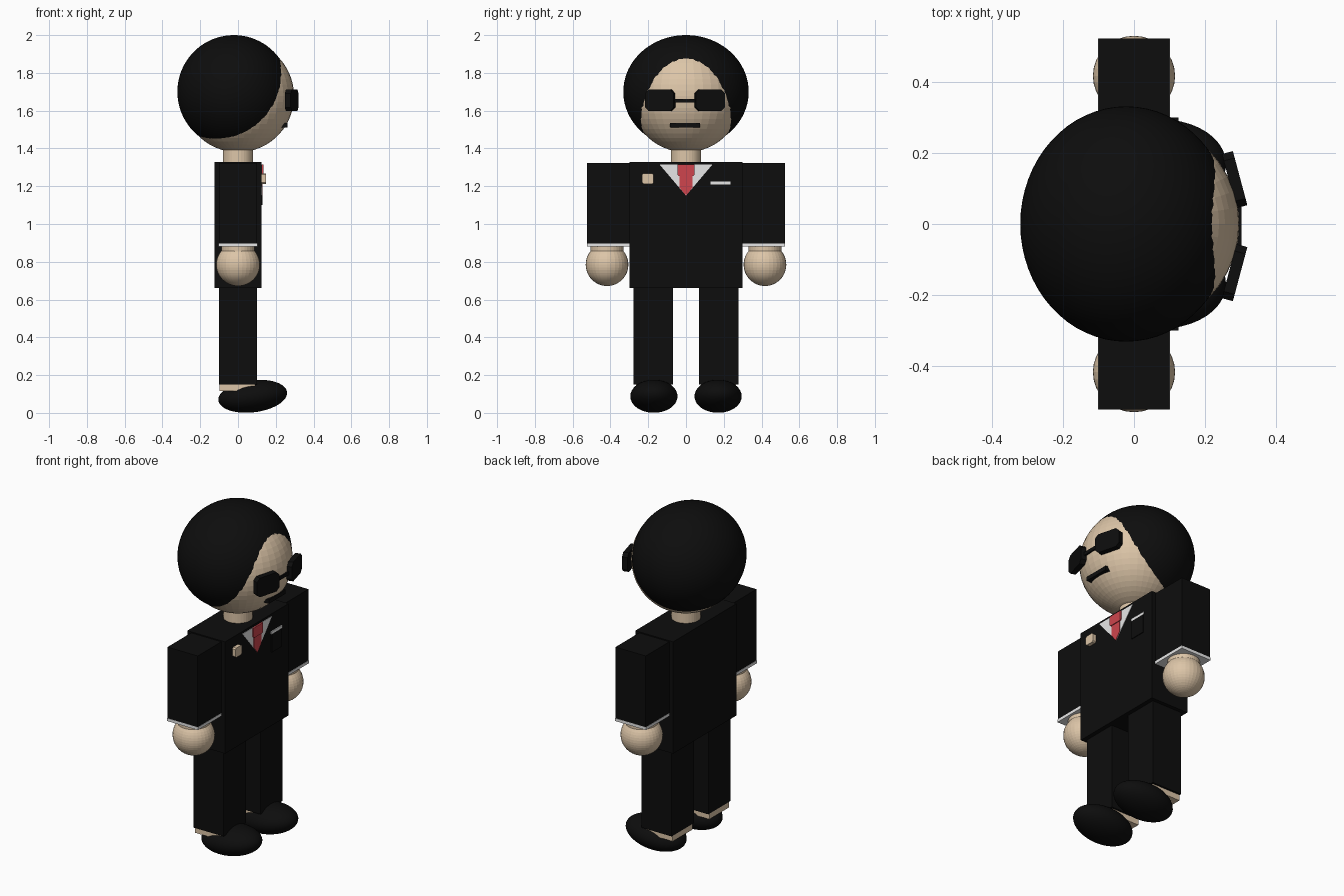
import bpy, bmesh
from math import radians
from mathutils import Matrix, Vector

cube = bpy.data.objects.get("Cube")
if cube:
    bpy.data.objects.remove(cube, do_unlink=True)


def material(name, r, g, b):
    m = bpy.data.materials.new(name)
    m.use_nodes = True
    m.diffuse_color = (r, g, b, 1)
    bsdf = next(n for n in m.node_tree.nodes if n.type == 'BSDF_PRINCIPLED')
    bsdf.inputs["Base Color"].default_value = (r, g, b, 1)
    return m


BLACK = material("black", 0.004, 0.004, 0.004)
SKIN = material("skin", 0.72, 0.56, 0.39)
RED = material("tie red", 0.62, 0.06, 0.075)
WHITE = material("shirt white", 0.8, 0.8, 0.8)


def finish(name, bm, mat, matrix=Matrix(), smooth=False):
    bmesh.ops.recalc_face_normals(bm, faces=bm.faces)
    mesh = bpy.data.meshes.new(name)
    bm.to_mesh(mesh)
    bm.free()
    mesh.materials.append(mat)
    ob = bpy.data.objects.new(name, mesh)
    ob.matrix_world = matrix
    bpy.context.collection.objects.link(ob)
    if smooth:
        mesh.polygons.foreach_set("use_smooth", [True] * len(mesh.polygons))
    return ob


def box(name, mat, x, y, z):
    """Box from (min, max) pairs."""
    bm = bmesh.new()
    bmesh.ops.create_cube(bm, size=1)
    for v in bm.verts:
        v.co = [(a + b) / 2 + c * (b - a) for (a, b), c in zip((x, y, z), v.co)]
    return finish(name, bm, mat)


def ball(name, mat, center, radii, segs=40, rings=30, tilt=0, smooth=False):
    bm = bmesh.new()
    bmesh.ops.create_uvsphere(bm, u_segments=segs, v_segments=rings, radius=1)
    bmesh.ops.scale(bm, vec=radii, verts=bm.verts)
    m = Matrix.Translation(center) @ Matrix.Rotation(radians(tilt), 4, 'Y')
    return finish(name, bm, mat, m, smooth)


def tube(name, mat, y, z, radius):
    bm = bmesh.new()
    bmesh.ops.create_cone(bm, cap_ends=True, segments=32, radius1=radius,
                          radius2=radius, depth=z[1] - z[0])
    m = Matrix.Translation((0, y, sum(z) / 2))
    return finish(name, bm, mat, m)


def plate(name, mat, outline, x0, x1, matrix=Matrix()):
    """Extrude a (y, z) outline along x."""
    bm = bmesh.new()
    face = bm.faces.new([bm.verts.new((x0, y, z)) for y, z in outline])
    ext = bmesh.ops.extrude_face_region(bm, geom=[face])
    verts = [g for g in ext["geom"] if isinstance(g, bmesh.types.BMVert)]
    bmesh.ops.translate(bm, vec=(x1 - x0, 0, 0), verts=verts)
    return finish(name, bm, mat, matrix)


def octagon(w, h, c):
    return [(-w, -h + c), (-w + c, -h), (w - c, -h), (w, -h + c),
            (w, h - c), (w - c, h), (-w + c, h), (-w, h - c)]


# Head, hair and neck
ball("head", SKIN, (0, 0, 1.677), (0.297,) * 3)
ball("hair", BLACK, (-0.022, 0, 1.7), (0.299, 0.332, 0.3), 64, 40, smooth=True)
tube("neck", SKIN, 0, (1.3, 1.43), 0.08)

# Sunglasses and mouth
for side, y in (("left", 0.125), ("right", -0.137)):
    turn = 15 if y > 0 else -15
    m = Matrix.Translation((0.283, y, 1.655)) @ Matrix.Rotation(radians(turn), 4, 'Z')
    plate(side + "_lens", BLACK, octagon(0.079, 0.057, 0.02), -0.015, 0.017, m)
box("glasses_bridge", BLACK, (0.285, 0.303), (-0.065, 0.05), (1.643, 1.663))
box("mouth", BLACK, (0.23, 0.263), (-0.085, 0.075), (1.51, 1.535))

# Jacket
box("jacket", BLACK, (-0.125, 0.125), (-0.3, 0.3), (0.66, 1.328))
box("breast_pocket", BLACK, (0.12, 0.13), (0.135, 0.23), (1.1, 1.21))
box("pocket_square", WHITE, (0.12, 0.13), (0.13, 0.235), (1.21, 1.226))

# Shirt front, tie and lapel flower
plate("shirt_front", WHITE, [(-0.14, 1.315), (0, 1.15), (0.14, 1.315)], 0.122, 0.127)
plate("tie_blade", RED, [(-0.034, 1.27), (-0.034, 1.192), (0, 1.15),
                         (0.034, 1.192), (0.034, 1.27)], 0.122, 0.13)
plate("tie_knot", RED, [(-0.045, 1.315), (-0.045, 1.262), (-0.038, 1.255),
                        (0.038, 1.255), (0.045, 1.262), (0.045, 1.315)], 0.122, 0.135)
plate("lapel_flower", SKIN, octagon(0.03, 0.028, 0.007), 0.12, 0.147,
      Matrix.Translation((0, -0.202, 1.24)))

# Arms, hands, legs and shoes on both sides
for side, s in (("left", 1), ("right", -1)):
    def span(a, b):
        return tuple(sorted((a * s, b * s)))

    hand_y = s * 0.418
    box(side + "_sleeve", BLACK, (-0.1, 0.1), span(0.3, 0.523), (0.895, 1.322))
    box(side + "_cuff", WHITE, (-0.102, 0.102), span(0.3, 0.524), (0.88, 0.897))
    tube(side + "_wrist", SKIN, hand_y, (0.82, 0.882), 0.088)
    ball(side + "_hand", SKIN, (0, hand_y, 0.785), (0.116, 0.113, 0.113), 32, 24)
    box(side + "_trouser_leg", BLACK, (-0.1, 0.1), span(0.068, 0.278), (0.15, 0.665))
    box(side + "_ankle", SKIN, (-0.098, 0.09), span(0.08, 0.266), (0.115, 0.15))
    ball(side + "_shoe", BLACK, (0.078, s * 0.17, 0.088), (0.183, 0.125, 0.085),
         tilt=-7, smooth=True)
